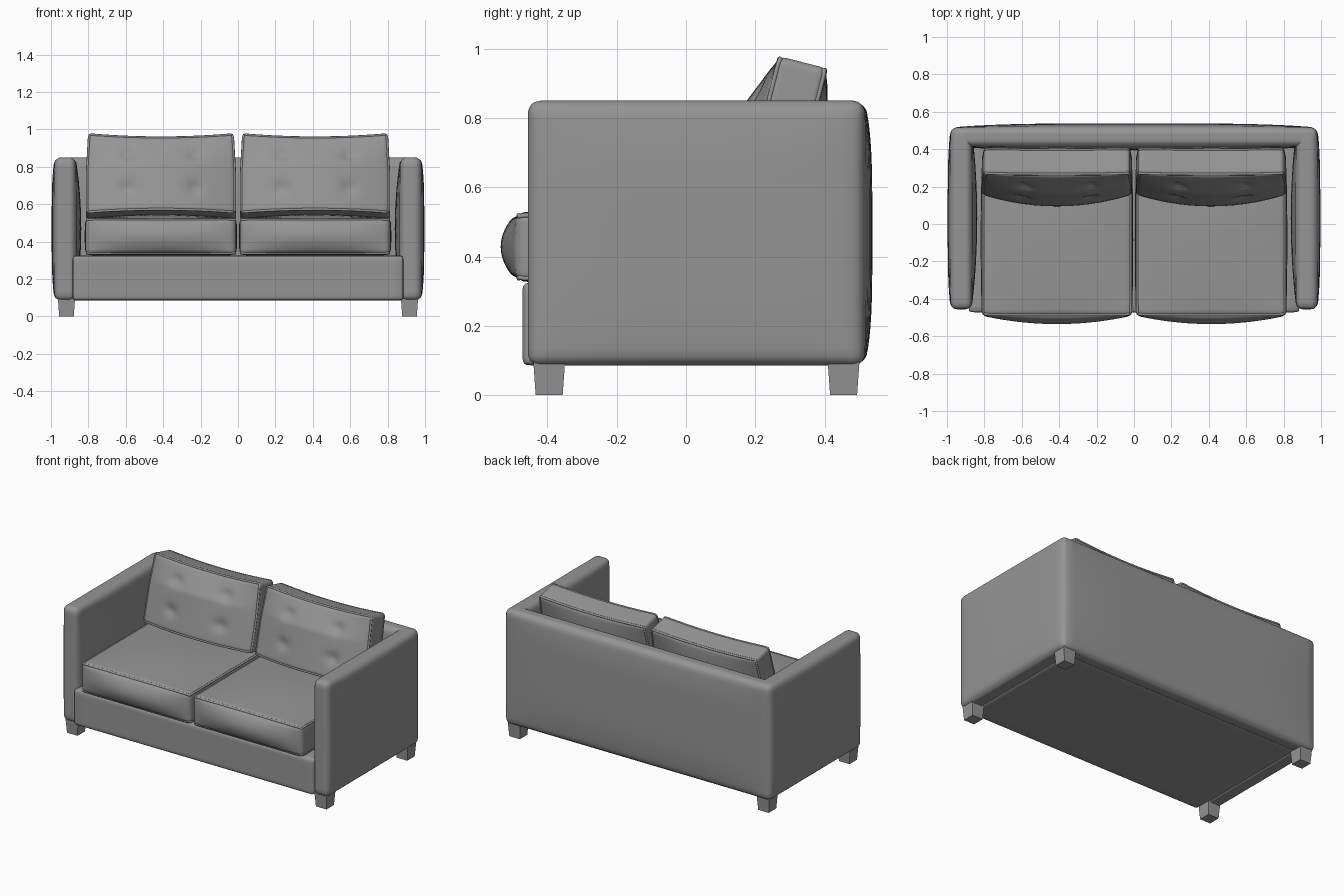
import bpy, bmesh, math
from mathutils import Vector, Matrix

if "Cube" in bpy.data.objects:
    bpy.data.objects.remove(bpy.data.objects["Cube"], do_unlink=True)

fabric = bpy.data.materials.new("grey_fabric")
fabric.use_nodes = True
grey = (0.3, 0.3, 0.3, 1)
fabric.diffuse_color = grey
fabric.node_tree.nodes["Principled BSDF"].inputs["Base Color"].default_value = grey


def add_object(name, data):
    obj = bpy.data.objects.new(name, data)
    bpy.context.collection.objects.link(obj)
    data.materials.append(fabric)
    return obj


def make_shape(half, radius, centre, bulge, tilt=0):
    """Map a point of the unit cube onto a padded, rounded box."""
    half = Vector(half)
    turn = Matrix.Rotation(tilt, 3, 'X')

    def shape(p):
        p = Vector([math.sin(math.pi / 2 * c) for c in p])
        full = Vector([p[i] * half[i] for i in range(3)])
        core = Vector([max(radius - half[i], min(half[i] - radius, full[i])) for i in range(3)])
        out = core + (full - core).normalized() * radius
        return turn @ (out + Vector(bulge(*p))) + Vector(centre)
    return shape


def soft_box(name, shape, cells):
    bm = bmesh.new()
    bmesh.ops.create_cube(bm, size=2)
    bmesh.ops.subdivide_edges(bm, edges=bm.edges[:], cuts=cells - 1, use_grid_fill=True)
    for v in bm.verts:
        v.co = shape(v.co)
    for f in bm.faces:
        f.smooth = True
    mesh = bpy.data.meshes.new(name)
    bm.to_mesh(mesh)
    bm.free()
    return add_object(name, mesh)


def piping(name, shape, axis, side, steps=20):
    """Run a welt cord round one rim of a cushion."""
    ring = []
    for a, b, da, db in ((-1, -1, 1, 0), (1, -1, 0, 1), (1, 1, -1, 0), (-1, 1, 0, -1)):
        for i in range(steps):
            t = 2 * i / steps
            p = [a + da * t, b + db * t]
            p.insert(axis, side)
            ring.append(shape(p))
    curve = bpy.data.curves.new(name, 'CURVE')
    curve.dimensions = '3D'
    curve.bevel_depth = 0.007
    curve.bevel_resolution = 2
    line = curve.splines.new('POLY')
    line.points.add(len(ring) - 1)
    line.use_cyclic_u = True
    for point, co in zip(line.points, ring):
        point.co = (*co, 1)
    obj = add_object(name, curve)
    bpy.ops.object.select_all(action='DESELECT')
    obj.select_set(True)
    bpy.context.view_layer.objects.active = obj
    bpy.ops.object.convert(target='MESH')


def dome(a, b):
    return (1 - a * a) * (1 - b * b)


# Padding rules, given a point on the unit cube
def base_bulge(x, y, z):
    return (0, 0, 0)


def back_bulge(x, y, z):
    swell = 0.022 * (1 - z ** 4) * (1 - x ** 4)
    return (0, swell * y, 0)


def seat_bulge(x, y, z):
    front = 0.045 * dome(x, z) * max(0, -y)
    back = 0.02 * dome(x, z) * max(0, y)
    return (0.006 * dome(y, z) * x, back - front, 0.02 * dome(x, y) * z)


def pillow_bulge(x, y, z):
    # Full belly in front with four tufts, rounder back, sagging top edge
    if y < 0:
        swell = 0.065 * (1 - x * x) * min(1, 1.3 * (1 - z))
        for tx in (-0.45, 0.45):
            for tz in (-0.42, 0.45):
                d2 = ((x - tx) * 0.4) ** 2 + ((z - tz) * 0.22) ** 2
                swell -= 0.022 * math.exp(-d2 / 0.0012)
        swell *= -abs(y)
    else:
        swell = 0.035 * dome(x, z) * y
    sag = -0.018 * (1 - x * x) * max(0, z)
    return (-0.012 * x * max(0, z), swell, sag)


# Frame
soft_box("seat_base", make_shape((0.885, 0.46, 0.12), 0.02, (0, -0.012, 0.205), base_bulge), 16)
soft_box("backrest", make_shape((0.978, 0.05, 0.3825), 0.035, (0, 0.466, 0.4675), back_bulge), 24)

for side, label in ((1, "left"), (-1, "right")):
    # Arm, bowed gently outward and padded inside
    def arm_bulge(x, y, z):
        if x * side > 0:
            return (0.016 * (1 - z ** 4) * (1 - y ** 4) * x, 0, 0)
        return (0.03 * dome(y, z) * x, 0, 0)
    arm = make_shape((0.056, 0.486, 0.3825), 0.035, (side * 0.924, 0.03, 0.4675), arm_bulge)
    soft_box(label + "_arm", arm, 24)

    # Seat cushion
    seat = make_shape((0.402, 0.405, 0.098), 0.025, (side * 0.412, -0.085, 0.428), seat_bulge)
    soft_box(label + "_seat_cushion", seat, 30)
    for rim, word in ((1, "top"), (-1, "bottom")):
        piping(f"{label}_seat_{word}_piping", seat, 2, rim)

    # Leaning back cushion
    pillow = make_shape((0.402, 0.075, 0.222), 0.025, (side * 0.412, 0.283, 0.748),
                        pillow_bulge, math.radians(-14.3))
    soft_box(label + "_back_cushion", pillow, 40)
    for rim, word in ((-1, "front"), (1, "rear")):
        piping(f"{label}_back_cushion_{word}_piping", pillow, 1, rim)

    # Tapered feet
    for y, place in ((-0.395, "front"), (0.455, "rear")):
        bm = bmesh.new()
        bmesh.ops.create_cube(bm, size=2)
        for v in bm.verts:
            width = 0.046 if v.co.z > 0 else 0.039
            v.co = (side * 0.917 + v.co.x * width, y + v.co.y * width, 0.05 + v.co.z * 0.05)
        mesh = bpy.data.meshes.new(f"{place}_{label}_foot")
        bm.to_mesh(mesh)
        bm.free()
        add_object(mesh.name, mesh)
